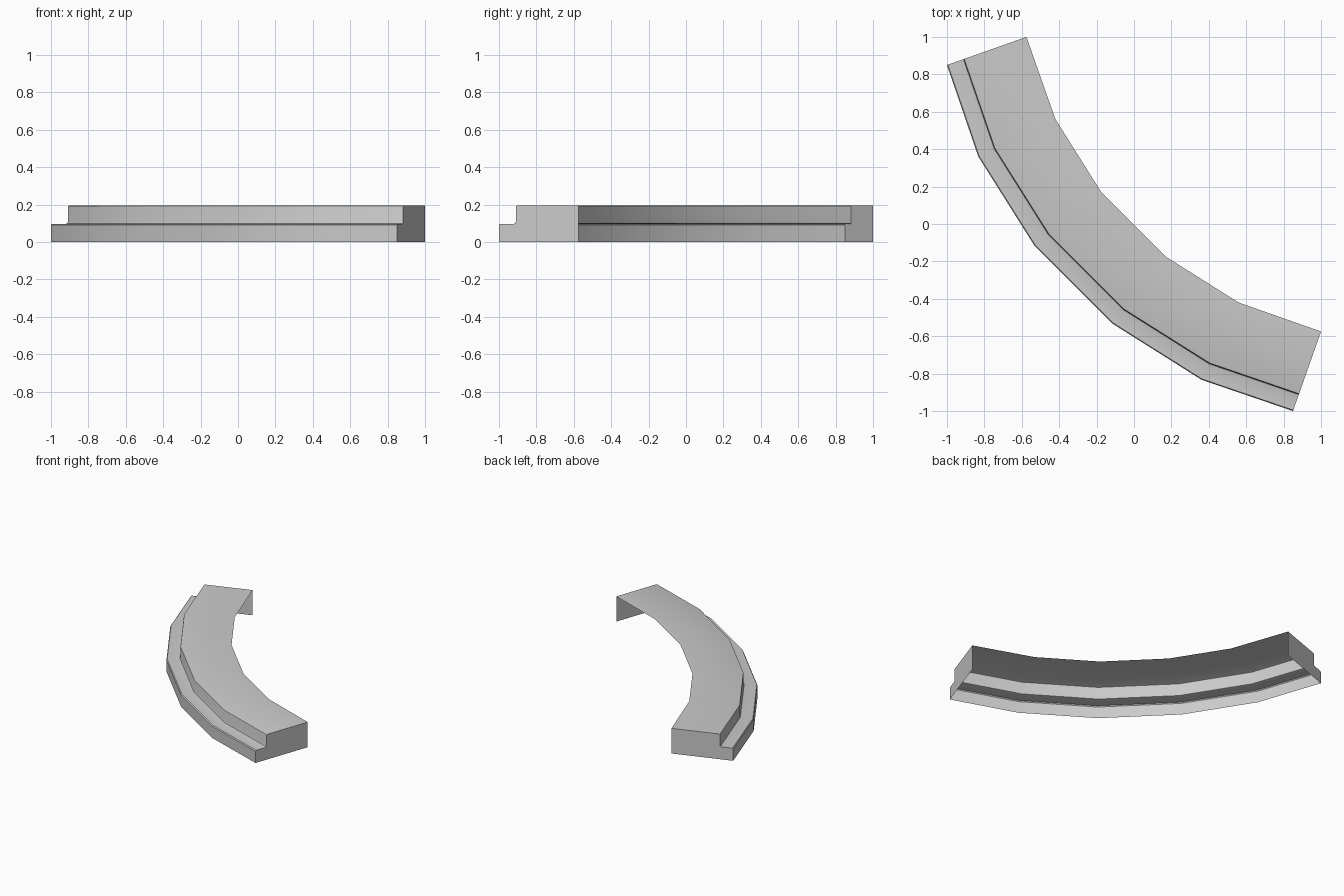
import bpy
import bmesh
from mathutils import Vector

cube = bpy.data.objects.get("Cube")
if cube:
    bpy.data.objects.remove(cube, do_unlink=True)

# One flat colour
grey = bpy.data.materials.new("light_grey")
grey.use_nodes = True
colour = (0.6, 0.6, 0.6, 1.0)
grey.diffuse_color = colour
grey.node_tree.nodes["Principled BSDF"].inputs["Base Color"].default_value = colour

# Plan of half the arc, mirrored across the diagonal x = y
def full_arc(half):
    return [Vector(p) for p in half] + [Vector((y, x)) for x, y in reversed(half)]

outer = full_arc([(-1.0, 0.85), (-0.833, 0.361), (-0.533, -0.115)])
inner = full_arc([(-0.575, 1.0), (-0.42, 0.56), (-0.174, 0.169)])

# Step section: (fraction from outer to inner edge, height)
section = [(0, 0), (0, 0.09), (0.012, 0.097), (0.19, 0.097), (0.207, 0.1),
           (0.213, 0.108), (0.213, 0.185), (0.217, 0.192), (0.233, 0.195),
           (1, 0.195)]

# Loft the section along the arc; the underside and inner side stay open
bm = bmesh.new()
rings = []
for a, b in zip(outer, inner):
    ring = []
    for t, z in section:
        p = a.lerp(b, t)
        ring.append(bm.verts.new((p.x, p.y, z)))
    rings.append(ring)
for r, s in zip(rings, rings[1:]):
    for j in range(len(section) - 1):
        bm.faces.new((r[j], s[j], s[j + 1], r[j + 1]))

# End caps
start = rings[0] + [bm.verts.new((*inner[0], 0))]
end = rings[-1] + [bm.verts.new((*inner[-1], 0))]
bm.faces.new(start)
bm.faces.new(end[::-1])

for f in bm.faces:
    f.smooth = True
mesh = bpy.data.meshes.new("curved_step")
bm.to_mesh(mesh)
bm.free()
mesh.materials.append(grey)
step = bpy.data.objects.new("curved_step", mesh)
bpy.context.collection.objects.link(step)

# Keep the step edges crisp while the arc shades smoothly
bpy.context.view_layer.objects.active = step
step.select_set(True)
bpy.ops.object.shade_smooth_by_angle(angle=0.5)
